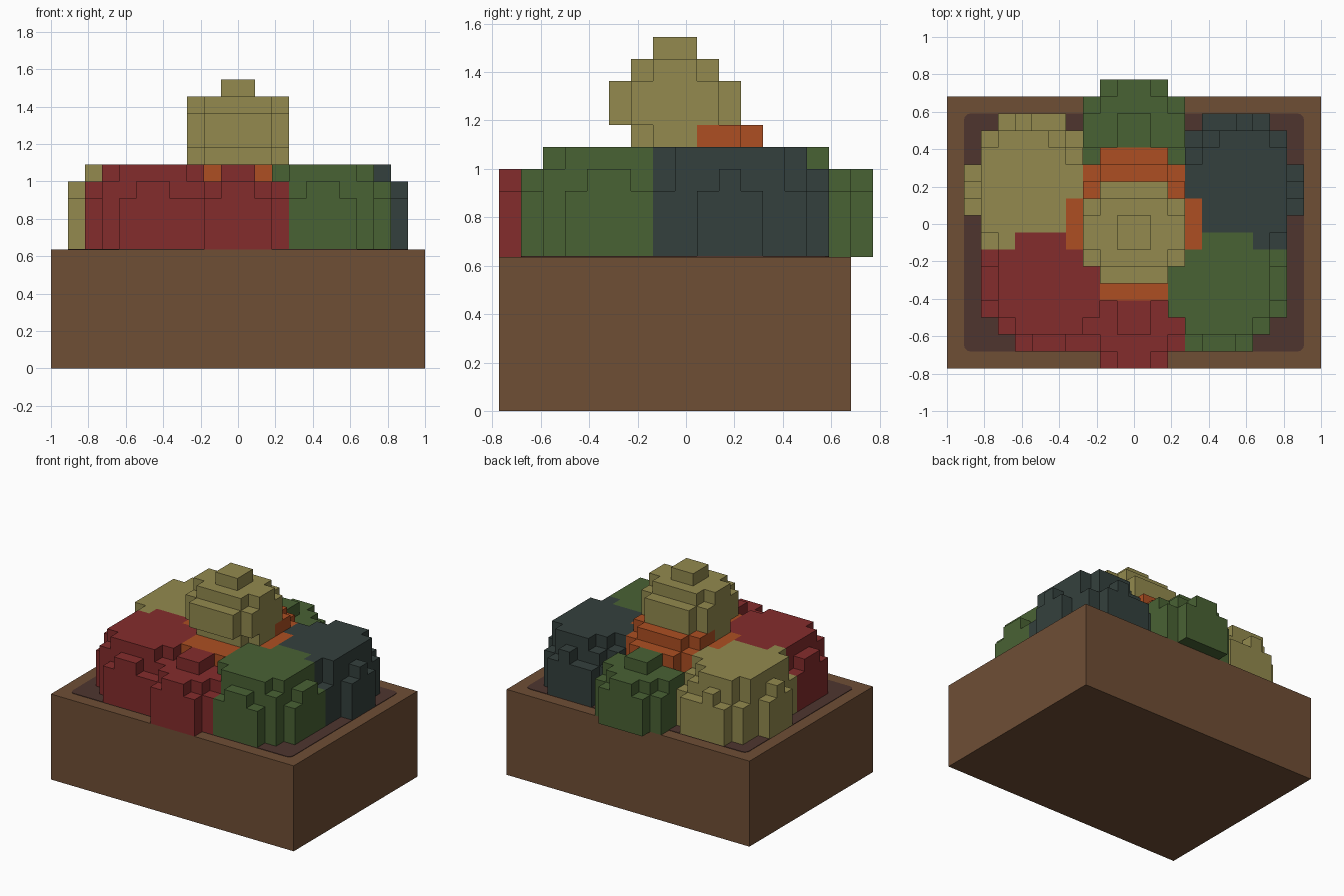
import bpy, bmesh

default = bpy.data.objects.get("Cube")
if default:
    bpy.data.objects.remove(default, do_unlink=True)

U = 1 / 11          # one block
BASE = 7            # planter height in blocks


def material(name, rgb):
    lin = [((c / 255 + 0.055) / 1.055) ** 2.4 for c in rgb] + [1.0]
    m = bpy.data.materials.new(name)
    m.use_nodes = True
    m.diffuse_color = lin
    bsdf = next(n for n in m.node_tree.nodes if n.type == 'BSDF_PRINCIPLED')
    bsdf.inputs["Base Color"].default_value = lin
    bsdf.inputs["Roughness"].default_value = 0.9
    return m


WOOD = material("wood brown", (111, 78, 53))
SOIL = material("soil brown", (78, 53, 47))
RED = material("deep red", (132, 44, 44))
GREEN = material("leaf green", (73, 98, 52))
TEAL = material("dark teal", (52, 64, 61))
YELLOW = material("straw yellow", (147, 138, 78))
ORANGE = material("burnt orange", (173, 79, 34))


def finish(name, bm, mat):
    me = bpy.data.meshes.new(name)
    bm.to_mesh(me)
    bm.free()
    me.materials.append(mat)
    ob = bpy.data.objects.new(name, me)
    bpy.context.collection.objects.link(ob)
    return ob


def add_box(bm, x0, x1, y0, y1, z0, z1):
    verts = bmesh.ops.create_cube(bm, size=1)["verts"]
    for v in verts:
        v.co = ((x0 + (v.co.x + 0.5) * (x1 - x0)) * U,
                (y0 + (v.co.y + 0.5) * (y1 - y0)) * U,
                (z0 + (v.co.z + 0.5) * (z1 - z0)) * U)


# Planter box
bm = bmesh.new()
add_box(bm, -11, 11, -8.5, 7.5, 0, BASE)
finish("planter_box", bm, WOOD)

# Thin soil plate with rounded corners
bm = bmesh.new()
add_box(bm, -10, 10, -7.5, 6.5, BASE, BASE + 0.04)
upright = [e for e in bm.edges if abs(e.verts[0].co.z - e.verts[1].co.z) > 0.001]
bmesh.ops.bevel(bm, geom=upright, offset=0.035, segments=3, profile=0.5,
                affect='EDGES')
finish("soil", bm, SOIL)


# Block heights of the rounded bushes
def large_bush(cx, cy, ry):
    def height(x, y):
        d = ((x - cx) / 3.9) ** 2 + ((y - cy) / ry) ** 2
        return 12 if d < 0.6 else 11 if d < 0.807 else 10 if d < 0.96 else 0
    return height


def small_bush(cy):
    def height(x, y):
        d = x * x + (y - cy) ** 2
        return 12 if d < 1 else 11 if d < 7 else 10 if d < 9 else 0
    return height


def flower_core(x, y):
    ax = abs(x)
    if 0.5 < y < 2.5 and ax < 3 or y == 3 and ax < 2:
        return 13
    if ax < 4 and abs(y) < 1.5:
        return 12.5          # wins ties, rounded down when built
    return 12 if (x / 3.9) ** 2 + (y / 4.5) ** 2 < 0.96 else 0


# Earlier bushes win where heights are equal
bushes = [
    ("front_bush", RED, small_bush(-5.5)),
    ("back_bush", GREEN, small_bush(5.5)),
    ("front_right_bush", RED, large_bush(-5.08, -3.5, 4)),
    ("front_left_bush", GREEN, large_bush(5.08, -3.5, 4)),
    ("back_right_bush", YELLOW, large_bush(-6.08, 2, 4.5)),
    ("back_left_bush", TEAL, large_bush(6.08, 2, 4.5)),
    ("flower_core", ORANGE, flower_core),
]


def cell_rows(centre):
    # Small bushes sit on half-block rows, shared grid rows are whole numbers
    return range(-8, 9)


# Pick the tallest bush for every column
columns = {}
for i in range(-11, 11):
    for j in cell_rows(0):
        heights = [b[2](i + 0.5, j) for b in bushes]
        top = max(heights)
        if top:
            columns[i, j] = (heights.index(top), int(top))

# Skin each bush with tops, bottoms and exposed sides
for index, (name, mat, _) in enumerate(bushes):
    bm = bmesh.new()

    def quad(points):
        bm.faces.new([bm.verts.new((x * U, y * U, z * U)) for x, y, z in points])

    for (i, j), (owner, h) in columns.items():
        if owner != index:
            continue
        ring = [(i, j - 0.5), (i + 1, j - 0.5), (i + 1, j + 0.5), (i, j + 0.5)]
        quad([(x, y, h) for x, y in ring])
        quad([(x, y, BASE) for x, y in reversed(ring)])
        for k, (di, dj) in enumerate([(0, -1), (1, 0), (0, 1), (-1, 0)]):
            low = columns.get((i + di, j + dj), (0, BASE))[1]
            if low < h:
                a, b = ring[k], ring[(k + 1) % 4]
                quad([(*a, low), (*b, low), (*b, h), (*a, h)])
    bmesh.ops.remove_doubles(bm, verts=bm.verts, dist=0.001)
    bmesh.ops.dissolve_limit(bm, angle_limit=0.01, verts=bm.verts, edges=bm.edges)
    finish(name, bm, mat)

# Central dome: crossed slabs, stacked from bottom to top
CY = -0.5
bm = bmesh.new()
for z0, z1, slabs in [
    (12, 13, [(2, 2), (3, 1)]),
    (13, 15, [(3, 2), (2, 3)]),
    (15, 16, [(2, 2), (3, 1)]),
    (16, 17, [(1, 1)]),
]:
    for rx, ry in slabs:
        add_box(bm, -rx, rx, CY - ry, CY + ry, z0, z1)
finish("centre_dome", bm, YELLOW)
